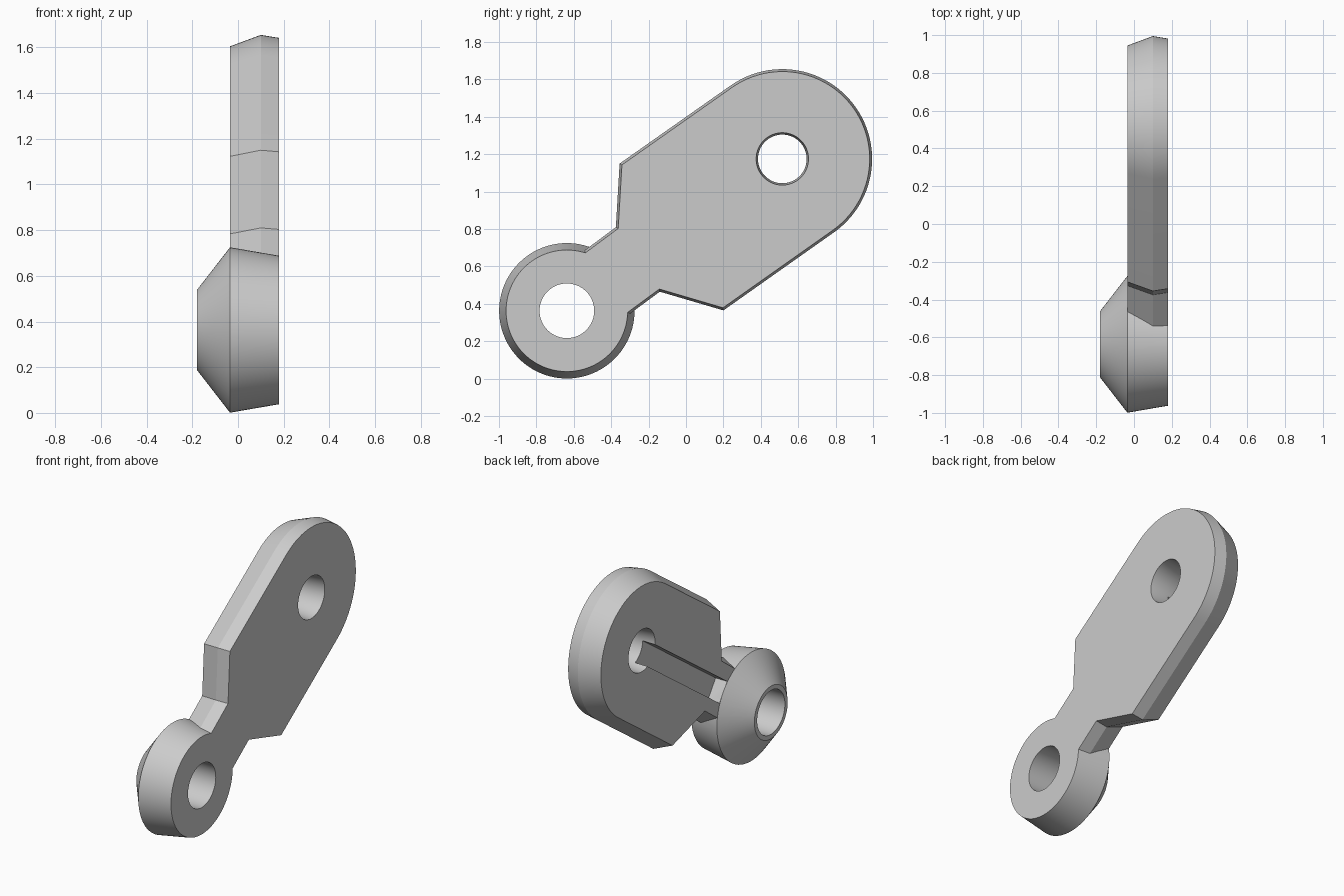
import bpy, bmesh
from math import sin, cos, pi, atan2
from mathutils import Vector

if "Cube" in bpy.data.objects:
    bpy.data.objects.remove(bpy.data.objects["Cube"], do_unlink=True)

BOSS = Vector((-0.637, 0.363))     # pivot centres in (y, z)
EYE = Vector((0.515, 1.175))
AXIS = (EYE - BOSS).normalized()
SIDE = Vector((-AXIS.y, AXIS.x))

grey = bpy.data.materials.new("light_grey")
grey.use_nodes = True
grey.diffuse_color = (0.6, 0.6, 0.6, 1)
grey.node_tree.nodes["Principled BSDF"].inputs["Base Color"].default_value = (0.6, 0.6, 0.6, 1)


def loft(name, layers):
    """Closed solid through stacked (x, outline) layers."""
    bm = bmesh.new()
    rings = [[bm.verts.new((x, p[0], p[1])) for p in pts] for x, pts in layers]
    for a, b in zip(rings, rings[1:]):
        for i in range(len(a)):
            j = (i + 1) % len(a)
            bm.faces.new((a[i], a[j], b[j], b[i]))
    bm.faces.new(rings[0])
    bm.faces.new(rings[-1])
    bmesh.ops.recalc_face_normals(bm, faces=bm.faces)
    mesh = bpy.data.meshes.new(name)
    bm.to_mesh(mesh)
    bm.free()
    obj = bpy.data.objects.new(name, mesh)
    bpy.context.collection.objects.link(obj)
    mesh.materials.append(grey)
    return obj


def circle(centre, r, n=96):
    return [centre + r * Vector((cos(2 * pi * i / n), sin(2 * pi * i / n))) for i in range(n)]


def turned(name, centre, profile):
    return loft(name, [(x, circle(centre, r)) for x, r in profile])


def inset(pts, d):
    """Mitred inward offset of a counter-clockwise outline."""
    out = []
    for i, p in enumerate(pts):
        e1 = (p - pts[i - 1]).normalized()
        e2 = (pts[(i + 1) % len(pts)] - p).normalized()
        n1, n2 = Vector((-e1.y, e1.x)), Vector((-e2.y, e2.x))
        out.append(p + (n1 + n2) * d / (1 + n1.dot(n2)))
    return out


def combine(obj, other, operation):
    mod = obj.modifiers.new(operation.lower(), 'BOOLEAN')
    mod.operation, mod.object, mod.solver = operation, other, 'EXACT'
    bpy.context.view_layer.objects.active = obj
    bpy.ops.object.modifier_apply(modifier=mod.name)
    bpy.data.objects.remove(other, do_unlink=True)


# Plate outline: narrow neck, wide shoulders, rounded end
start = atan2(-SIDE.y, -SIDE.x)
arc = [EYE + 0.48 * Vector((cos(start + pi * i / 48), sin(start + pi * i / 48))) for i in range(49)]
outline = [BOSS + AXIS * 0.22 - SIDE * 0.208, Vector((-0.14, 0.465)), Vector((0.2, 0.365)),
           *arc,
           Vector((-0.355, 1.15)), Vector((-0.375, 0.81)), BOSS + AXIS * 0.22 + SIDE * 0.208]
link = loft("link_arm", [(-0.035, inset(outline, 0.05)), (0.1, outline), (0.18, inset(outline, 0.013))])

# Groove in the plate from the eye towards the boss
groove = [BOSS + AXIS * t + SIDE * s for t, s in
          ((0.36, -0.07), (1.4, -0.07), (1.4, 0.07), (0.36, 0.07))]
combine(link, loft("groove_cutter", [(-0.1, groove), (0.05, groove)]), 'DIFFERENCE')

# Conical boss, then both pivot holes
combine(link, turned("boss", BOSS, [(-0.18, 0.175), (-0.035, 0.362), (0.18, 0.325)]), 'UNION')
combine(link, turned("boss_hole", BOSS, [(-0.3, 0.146), (0.3, 0.146)]), 'DIFFERENCE')
combine(link, turned("eye_hole", EYE, [(-0.055, 0.142), (0.07, 0.13), (0.2, 0.142)]), 'DIFFERENCE')

bpy.ops.object.select_all(action='DESELECT')
link.select_set(True)
bpy.context.view_layer.objects.active = link
bpy.ops.object.shade_smooth_by_angle(angle=0.45)
